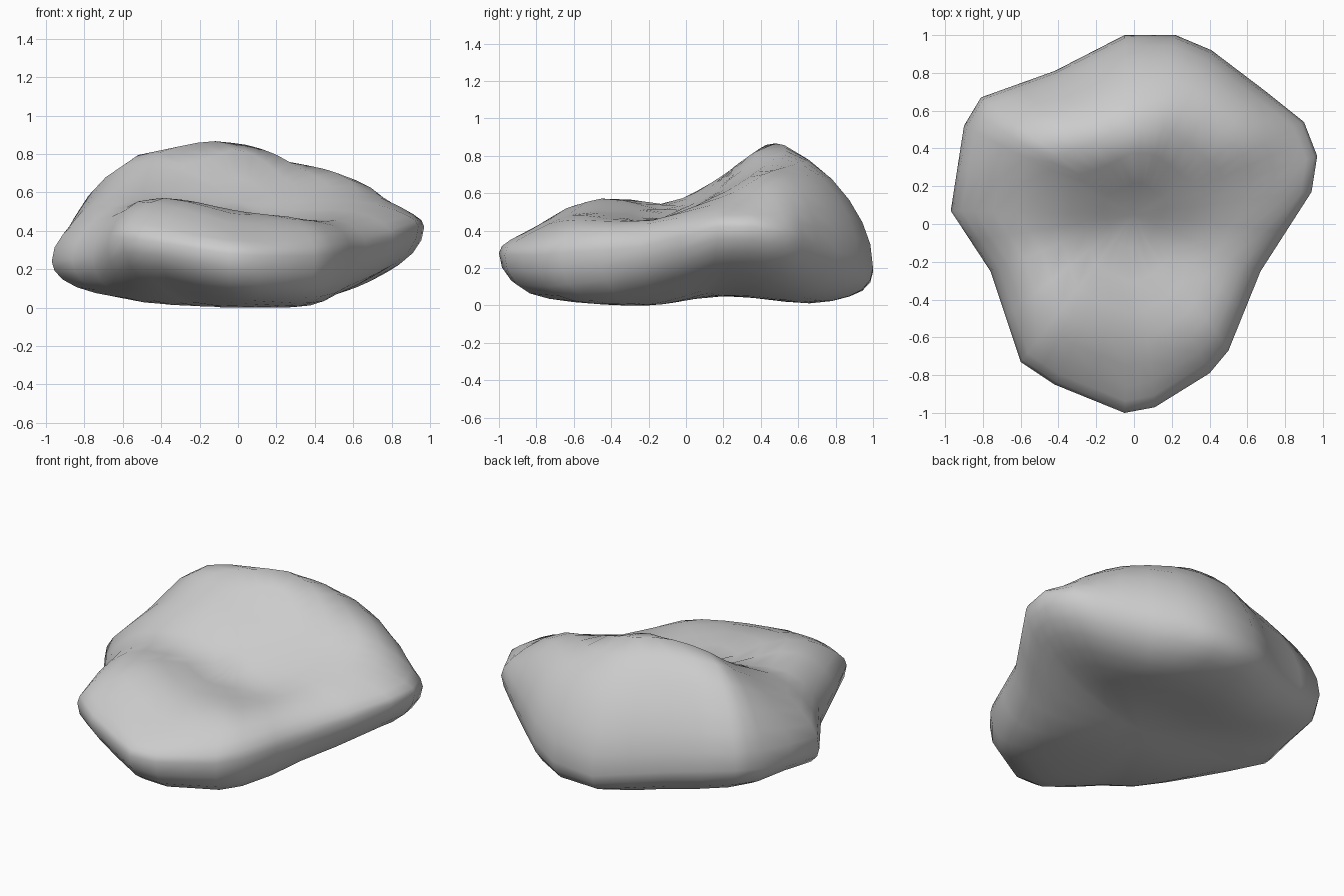
import bpy
import bmesh
import math
from mathutils import Vector

cube = bpy.data.objects.get("Cube")
if cube:
    bpy.data.objects.remove(cube, do_unlink=True)

# Widest outline of the boulder: x, y, z and how square the underside is there
RIM = [
    (-.05, 1, .18, 10), (.22, 1, .2, 10), (.41, .92, .25, 8), (.7, .7, .33, 4),
    (.9, .54, .38, 2.5), (.97, .36, .42, 2.2), (.94, .17, .42, 2.2), (.67, -.25, .31, 3.5),
    (.5, -.67, .28, 8), (.4, -.79, .27, 10), (.11, -.97, .27, 8), (-.05, -1, .28, 6),
    (-.42, -.85, .34, 3), (-.6, -.73, .36, 3), (-.76, -.25, .26, 4), (-.97, .07, .24, 4),
    (-.9, .52, .27, 3), (-.81, .67, .29, 3), (-.42, .81, .23, 5),
]

# Coarse relief of the upper side: low front hump, hollow, tall back ridge
RELIEF_X = [-.9, -.6, -.3, 0, .3, .6, .9]
RELIEF = [
    (-.9, [.44, .47, .45, .43, .42, .4, .4]),
    (-.6, [.5, .57, .57, .51, .5, .48, .45]),
    (-.35, [.52, .61, .57, .5, .47, .5, .48]),
    (-.1, [.52, .58, .53, .47, .46, .51, .5]),
    (.2, [.57, .68, .7, .66, .62, .6, .55]),
    (.45, [.68, .82, .88, .87, .77, .73, .57]),
    (.7, [.7, .72, .78, .82, .8, .76, .6]),
    (.95, [.5, .6, .65, .7, .72, .68, .5]),
]

# Underside height from front to back
FLOOR_Y = [-.72, -.2, .2, .65, .9]
FLOOR_Z = [.02, 0, .05, .01, .03]

CENTRE = Vector((0, .05))
RINGS = 9
SPLIT = 2


def smooth_lookup(t, keys, values):
    """Interpolate values over uneven keys with a soft cubic curve."""
    t = min(max(t, keys[0]), keys[-1])
    last = len(keys) - 1
    i = max(k for k in range(last) if keys[k] <= t)

    def slope(k):
        a, b = max(k - 1, 0), min(k + 1, last)
        return (values[b] - values[a]) / (keys[b] - keys[a])

    span = keys[i + 1] - keys[i]
    u = (t - keys[i]) / span
    ease = u * u * (3 - 2 * u)
    rise = u * (1 - u) * span
    return (values[i] * (1 - ease) + values[i + 1] * ease
            + rise * ((1 - u) * slope(i) - u * slope(i + 1)))


def upper_height(x, y):
    rows = [smooth_lookup(x, RELIEF_X, row) for _, row in RELIEF]
    return smooth_lookup(y, [key for key, _ in RELIEF], rows)


def shoulder(s, power):
    """Rounded rise from the rim (s = 1) to the middle (s = 0)."""
    return math.sqrt(1 - s ** power)


def rim_samples():
    for a, b in zip(RIM, RIM[1:] + RIM[:1]):
        for k in range(SPLIT):
            yield [p + (q - p) * k / SPLIT for p, q in zip(a, b)]


def surface_point(sample, s, upper):
    x, y, rim_z, power = sample
    flat = CENTRE + (Vector((x, y)) - CENTRE) * s
    if upper:
        goal, blend = upper_height(*flat), shoulder(s, 4)
    else:
        goal, blend = smooth_lookup(flat.y, FLOOR_Y, FLOOR_Z), shoulder(s, power)
    return (flat.x, flat.y, rim_z + (goal - rim_z) * blend)


def add_cap(bm, rim_verts, samples, upper):
    """Concentric rings from the rim inward, closed by a fan."""
    previous = rim_verts
    count = len(samples)
    for r in range(1, RINGS):
        s = math.cos(r / RINGS * math.pi / 2)
        ring = [bm.verts.new(surface_point(p, s, upper)) for p in samples]
        for i in range(count):
            j = (i + 1) % count
            bm.faces.new((previous[i], previous[j], ring[j], ring[i]))
        previous = ring
    middle = bm.verts.new(surface_point(samples[0], 0, upper))
    for i in range(count):
        bm.faces.new((previous[i], previous[(i + 1) % count], middle))


# Boulder body
bm = bmesh.new()
samples = list(rim_samples())
rim_verts = [bm.verts.new(p[:3]) for p in samples]
add_cap(bm, rim_verts, samples, True)
add_cap(bm, rim_verts, samples, False)
bmesh.ops.recalc_face_normals(bm, faces=bm.faces)
mesh = bpy.data.meshes.new("boulder")
bm.to_mesh(mesh)
bm.free()
mesh.shade_smooth()

boulder = bpy.data.objects.new("boulder", mesh)
bpy.context.collection.objects.link(boulder)

# Plain grey stone
stone = bpy.data.materials.new("grey stone")
stone.use_nodes = True
colour = (.6, .6, .6, 1)
stone.diffuse_color = colour
stone.node_tree.nodes["Principled BSDF"].inputs["Base Color"].default_value = colour
mesh.materials.append(stone)
